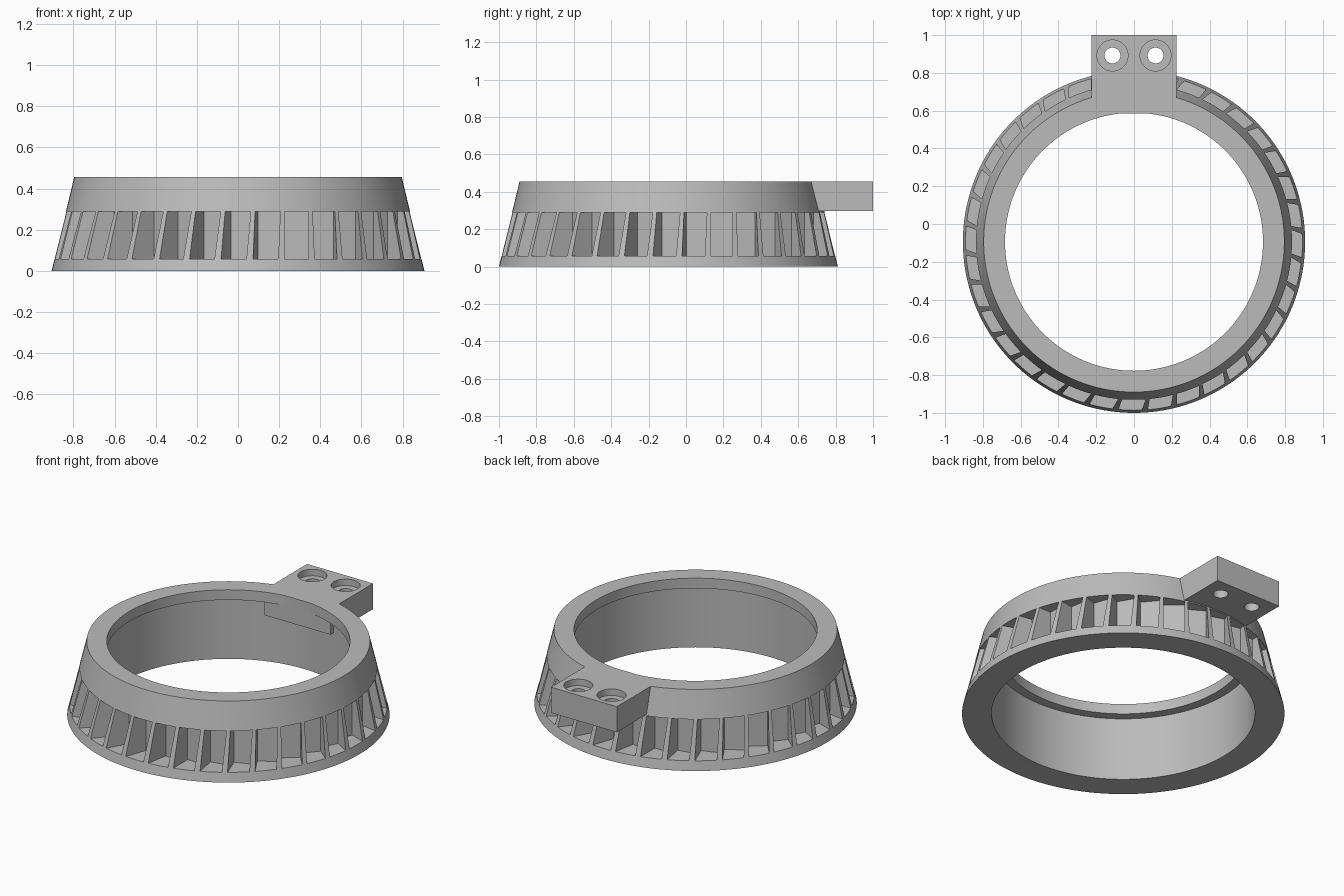
import bpy, bmesh, math
from mathutils import Matrix, Vector

old = bpy.data.objects.get("Cube")
if old:
    bpy.data.objects.remove(old, do_unlink=True)

CENTRE_Y = -0.094
HEIGHT = 0.455
SEGMENTS = 144

grey = bpy.data.materials.new("matte grey")
grey.use_nodes = True
colour = (0.5, 0.5, 0.5, 1)
grey.diffuse_color = colour
for node in grey.node_tree.nodes:
    if node.type == 'BSDF_PRINCIPLED':
        node.inputs["Base Color"].default_value = colour
        node.inputs["Roughness"].default_value = 0.7


def make_object(name, bm):
    bmesh.ops.recalc_face_normals(bm, faces=bm.faces)
    mesh = bpy.data.meshes.new(name)
    bm.to_mesh(mesh)
    bm.free()
    mesh.materials.append(grey)
    obj = bpy.data.objects.new(name, mesh)
    bpy.context.collection.objects.link(obj)
    return obj


def add_box(bm, low, high, matrix=Matrix()):
    low, high = Vector(low), Vector(high)
    size = Matrix.Diagonal((*(high - low), 1))
    bmesh.ops.create_cube(bm, size=1, matrix=matrix @ Matrix.Translation((low + high) / 2) @ size)


def add_cylinder(bm, x, y, low, high, radius):
    bmesh.ops.create_cone(bm, cap_ends=True, segments=48, radius1=radius, radius2=radius,
                          depth=high - low, matrix=Matrix.Translation((x, y, (low + high) / 2)))


def combine(target, other, operation):
    other.hide_render = True
    mod = target.modifiers.new(operation.lower(), 'BOOLEAN')
    mod.operation, mod.object, mod.solver = operation, other, 'EXACT'
    bpy.ops.object.select_all(action='DESELECT')
    bpy.context.view_layer.objects.active = target
    target.select_set(True)
    bpy.ops.object.modifier_apply(modifier=mod.name)
    bpy.data.objects.remove(other, do_unlink=True)


# Tapered ring with an inward lip at the top, revolved from its section
section = [(0.74, 0), (0.906, 0), (0.796, HEIGHT), (0.683, HEIGHT), (0.683, 0.392), (0.74, 0.392)]
bm = bmesh.new()
loops = []
for i in range(SEGMENTS):
    a = math.tau * i / SEGMENTS
    loops.append([bm.verts.new((r * math.cos(a), CENTRE_Y + r * math.sin(a), z)) for r, z in section])
for i, loop in enumerate(loops):
    following = loops[(i + 1) % SEGMENTS]
    for j in range(len(section)):
        k = (j + 1) % len(section)
        bm.faces.new((loop[j], following[j], following[k], loop[k]))
ring = make_object("vented_ring", bm)

# Swept vent pockets around the outside, each turned away from the radius
bm = bmesh.new()
for i in range(36):
    place = (Matrix.Translation((0, CENTRE_Y, 0))
             @ Matrix.Rotation(math.radians(10 * i), 4, 'Z')
             @ Matrix.Translation((0, -0.833, 0))
             @ Matrix.Rotation(math.radians(-20), 4, 'Z'))
    add_box(bm, (-0.0585, -0.15, 0.057), (0.0585, 0.06, 0.288), place)
combine(ring, make_object("vent_cutter", bm), 'DIFFERENCE')

# Mounting block at the back, with two counterbored screw holes
bm = bmesh.new()
add_box(bm, (-0.226, 0.584, 0.296), (0.226, 1, HEIGHT))
block = make_object("mounting_block", bm)
for name, radius, bottom in (("counterbore", 0.082, HEIGHT - 0.04), ("screw_hole", 0.042, 0.2)):
    bm = bmesh.new()
    for side in (-1, 1):
        add_cylinder(bm, side * 0.114, 0.892, bottom, 0.6, radius)
    combine(block, make_object(name, bm), 'DIFFERENCE')
combine(ring, block, 'UNION')

bpy.ops.object.shade_smooth_by_angle(angle=math.radians(12))
